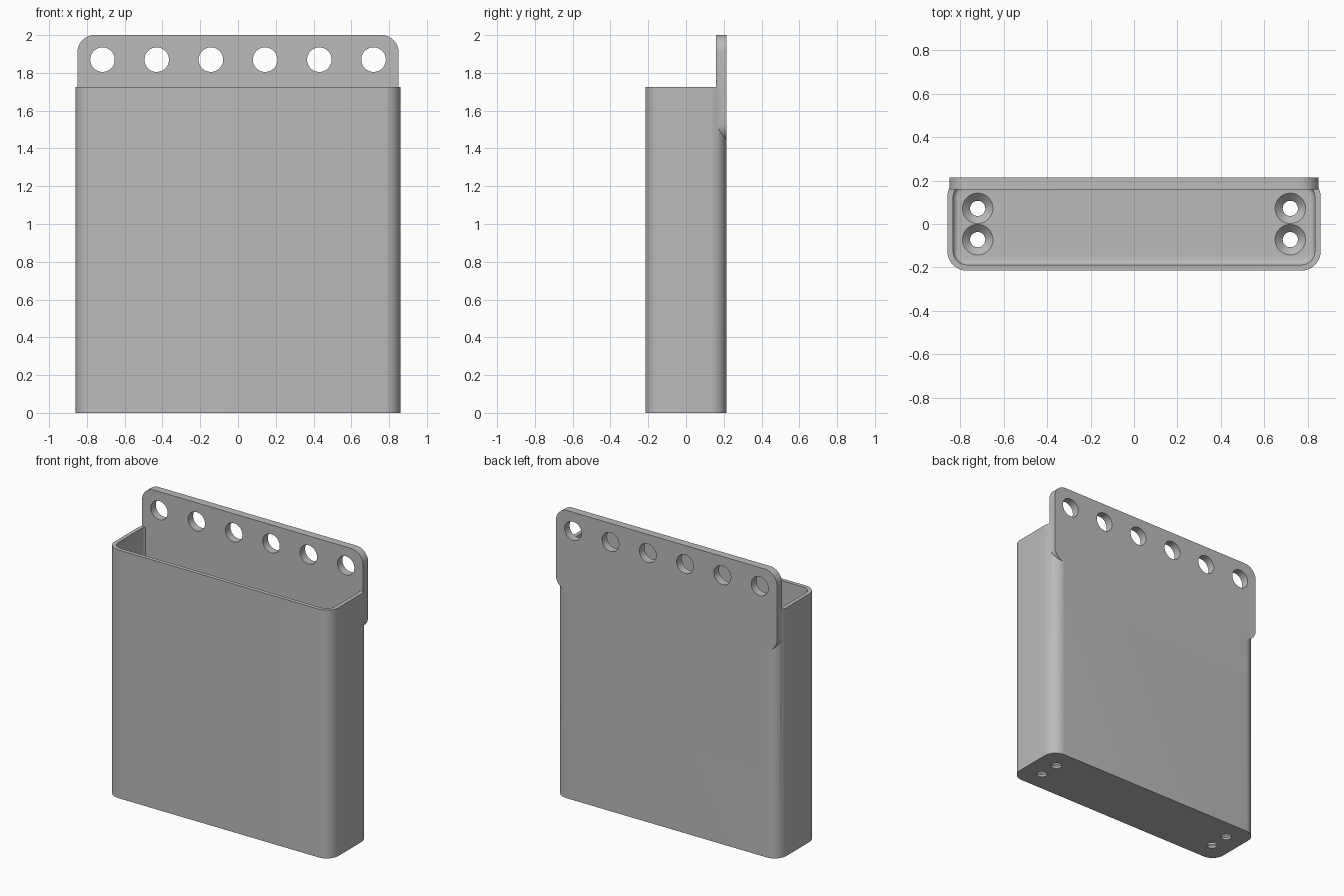
import bpy, bmesh
from math import cos, sin, pi, radians
from mathutils import Matrix

if "Cube" in bpy.data.objects:
    bpy.data.objects.remove(bpy.data.objects["Cube"])

W, D, H = 0.86, 0.215, 1.725      # half width, half depth, box height
WALL, FLOOR = 0.027, 0.05

grey = bpy.data.materials.new("plain grey")
grey.use_nodes = True
grey.diffuse_color = (0.5, 0.5, 0.5, 1)
grey.node_tree.nodes["Principled BSDF"].inputs["Base Color"].default_value = (0.5, 0.5, 0.5, 1)


def make_object(name, bm):
    bmesh.ops.recalc_face_normals(bm, faces=bm.faces)
    mesh = bpy.data.meshes.new(name)
    bm.to_mesh(mesh)
    bm.free()
    mesh.materials.append(grey)
    obj = bpy.data.objects.new(name, mesh)
    bpy.context.collection.objects.link(obj)
    return obj


def rounded_prism(name, hx, hy, radius, z0, z1, matrix=Matrix(), fillet=0, steps=12):
    """Rounded rectangle extruded along local z, with an optional bottom fillet."""
    bm = bmesh.new()
    verts = []
    for q, (sx, sy) in enumerate([(1, 1), (-1, 1), (-1, -1), (1, -1)]):
        for i in range(steps + 1):
            a = (q + i / steps) * pi / 2
            verts.append(bm.verts.new((sx * (hx - radius) + radius * cos(a),
                                       sy * (hy - radius) + radius * sin(a), z0)))
    base = bm.faces.new(verts)
    rim = list(base.edges)
    top = bmesh.ops.extrude_face_region(bm, geom=[base], use_keep_orig=True)["geom"]
    bmesh.ops.translate(bm, vec=(0, 0, z1 - z0),
                        verts=[v for v in top if isinstance(v, bmesh.types.BMVert)])
    if fillet:
        bmesh.ops.bevel(bm, geom=rim, offset=fillet, segments=5, profile=0.5, affect='EDGES')
    bmesh.ops.transform(bm, matrix=matrix, verts=bm.verts)
    return make_object(name, bm)


def cone(name, r1, r2, depth, matrix):
    bm = bmesh.new()
    bmesh.ops.create_cone(bm, cap_ends=True, segments=48, radius1=r1, radius2=r2,
                          depth=depth, matrix=matrix)
    return make_object(name, bm)


def combine(target, tool, operation):
    """Apply a boolean and discard the tool."""
    mod = target.modifiers.new("combine", 'BOOLEAN')
    mod.operation, mod.object, mod.solver = operation, tool, 'EXACT'
    bpy.context.view_layer.objects.active = target
    bpy.ops.object.modifier_apply(modifier=mod.name)
    bpy.data.objects.remove(tool)


# Open-topped box with a filleted cavity
holder = rounded_prism("wall_holder", W, D, 0.09, 0, H)
cavity = rounded_prism("cavity", W - WALL, D - WALL, 0.063, FLOOR, H + 0.2, fillet=0.025)
combine(holder, cavity, 'DIFFERENCE')

# Back mounting plate, flush with the rear of the box
upright = Matrix.Translation((0, 0, 1.72)) @ Matrix.Rotation(pi / 2, 4, 'X')
plate = rounded_prism("mounting_plate", 0.85, 0.28, 0.09, -D, -0.16, upright)
combine(holder, plate, 'UNION')

# Row of hanging holes through the plate
for i in range(6):
    place = Matrix.Translation(((i - 2.5) * 0.287, 0.19, 1.87)) @ Matrix.Rotation(pi / 2, 4, 'X')
    combine(holder, cone("hanging_hole", 0.065, 0.065, 0.3, place), 'DIFFERENCE')

# Countersunk holes in the floor
for x in (-0.72, 0.72):
    for y in (-0.072, 0.072):
        drill = cone("drill", 0.035, 0.035, 0.3, Matrix.Translation((x, y, 0)))
        combine(holder, drill, 'DIFFERENCE')
        sink = cone("countersink", 0.03, 0.08, 0.05, Matrix.Translation((x, y, FLOOR - 0.015)))
        combine(holder, sink, 'DIFFERENCE')

bpy.ops.object.select_all(action='DESELECT')
holder.select_set(True)
bpy.context.view_layer.objects.active = holder
bpy.ops.object.shade_smooth_by_angle(angle=radians(30))
